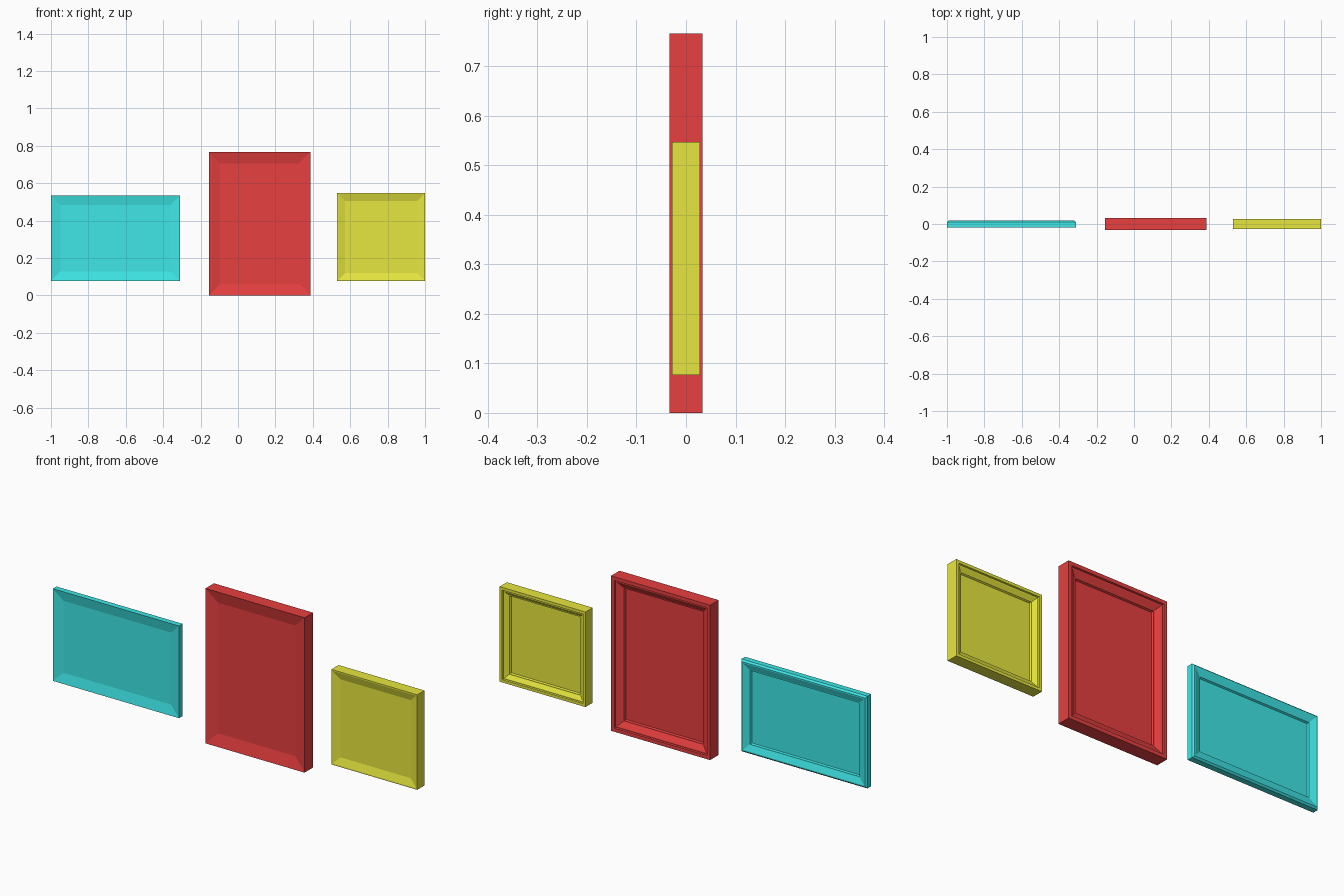
import bpy, bmesh

if "Cube" in bpy.data.objects:
    bpy.data.objects.remove(bpy.data.objects["Cube"])


def material(name, color):
    mat = bpy.data.materials.new(name)
    mat.diffuse_color = color
    mat.use_nodes = True
    mat.node_tree.nodes["Principled BSDF"].inputs["Base Color"].default_value = mat.diffuse_color
    return mat


def picture_frame(name, x0, x1, z0, z1, profile, color):
    """Loft mitred rectangles from the dished rear panel round to the front panel.
    profile: (inset from the outer edge, y) for each rectangle."""
    bm = bmesh.new()
    rings = []
    for inset, y in profile:
        a, b, c, d = x0 + inset, x1 - inset, z0 + inset, z1 - inset
        rings.append([bm.verts.new((x, y, z))
                      for x, z in ((a, c), (b, c), (b, d), (a, d))])
    for r, s in zip(rings, rings[1:]):
        for i in range(4):
            j = (i + 1) % 4
            bm.faces.new((r[i], r[j], s[j], s[i]))
    bm.faces.new(rings[0])
    bm.faces.new(rings[-1])
    bmesh.ops.recalc_face_normals(bm, faces=bm.faces)
    mesh = bpy.data.meshes.new(name)
    bm.to_mesh(mesh)
    bm.free()
    mesh.materials.append(material(name + "_paint", color))
    obj = bpy.data.objects.new(name, mesh)
    bpy.context.collection.objects.link(obj)
    return obj


# Wide thin frame: chamfered outer edge, moulding sloping in to the panel
picture_frame("wide_frame", -1.0, -0.31, 0.077, 0.533,
              [(0.05, -0.008), (0, -0.018), (0, 0.010), (0.008, 0.018),
               (0.014, 0.018), (0.042, 0.008), (0.046, 0.008), (0.05, 0.0)],
              (0.05, 0.8, 0.8, 1))

# Tall thick frame: flat rim, step, sloped moulding
picture_frame("tall_frame", -0.155, 0.387, 0.0, 0.766,
              [(0.06, -0.019), (0, -0.033), (0, 0.033), (0.018, 0.033),
               (0.020, 0.025), (0.026, 0.025), (0.052, 0.010),
               (0.056, 0.010), (0.06, 0.001)],
              (0.8, 0.05, 0.05, 1))

# Square frame: narrow rim, small step, sloped moulding, rimmed rear dish
picture_frame("square_frame", 0.53, 1.0, 0.077, 0.547,
              [(0.042, -0.017), (0.006, -0.028), (0, -0.028), (0, 0.028),
               (0.014, 0.028), (0.016, 0.021), (0.021, 0.021),
               (0.038, 0.010), (0.042, 0.010), (0.046, 0.002)],
              (0.8, 0.8, 0.05, 1))
